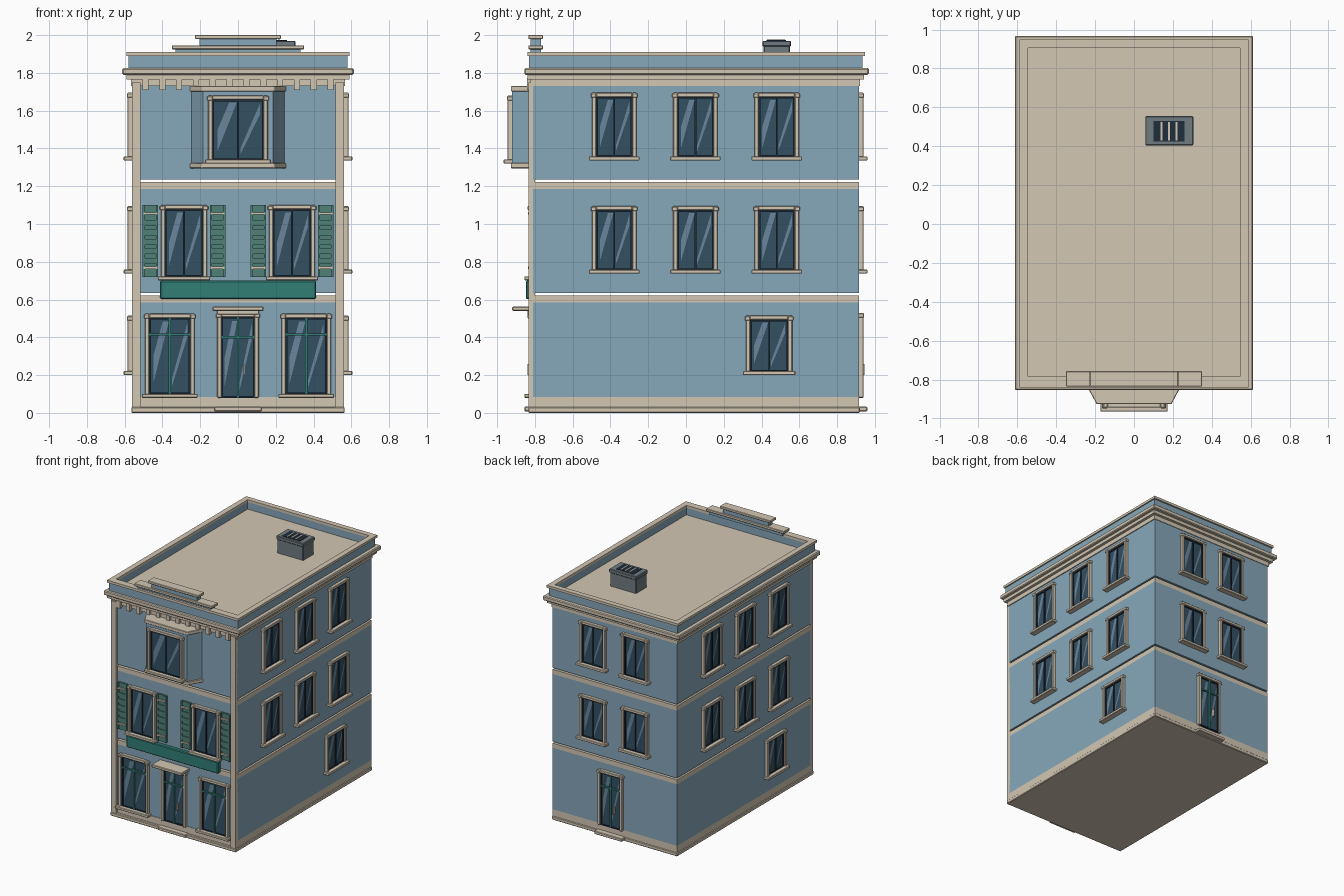
import bpy, bmesh
from math import radians
from mathutils import Matrix

if "Cube" in bpy.data.objects:
    bpy.data.objects.remove(bpy.data.objects["Cube"])


def mat(name, r, g, b):
    m = bpy.data.materials.new(name)
    m.diffuse_color = (r, g, b, 1)
    m.use_nodes = True
    m.node_tree.nodes["Principled BSDF"].inputs["Base Color"].default_value = m.diffuse_color
    return m


BLUE = mat("blue_wall", .24, .39, .49)
CREAM = mat("cream_trim", .65, .57, .45)
GLASS = mat("glass", .034, .08, .12)
GLINT = mat("glass_glint", .14, .24, .33)
DARK = mat("dark_sash", .013, .026, .045)
GREEN = mat("green_paint", .03, .21, .18)
SHUT = mat("shutter_green", .08, .22, .19)
GREY = mat("unit_grey", .16, .20, .22)
ID = Matrix.Identity(4)


def finish(bm, name, m, M=ID, bevel=0):
    bmesh.ops.recalc_face_normals(bm, faces=bm.faces)
    me = bpy.data.meshes.new(name)
    bm.to_mesh(me)
    bm.free()
    me.materials.append(m)
    ob = bpy.data.objects.new(name, me)
    ob.matrix_world = M
    bpy.context.collection.objects.link(ob)
    if bevel:
        b = ob.modifiers.new("bevel", 'BEVEL')
        b.width, b.segments = bevel, 1
    return ob


def boxes(name, m, spec, M=ID, bevel=0):
    """One object from boxes given as (x0, x1, y0, y1, z0, z1)."""
    bm = bmesh.new()
    for x0, x1, y0, y1, z0, z1 in spec:
        T = Matrix.Translation(((x0 + x1) / 2, (y0 + y1) / 2, (z0 + z1) / 2))
        S = Matrix.Diagonal((x1 - x0, y1 - y0, z1 - z0, 1))
        bmesh.ops.create_cube(bm, size=1, matrix=T @ S)
    return finish(bm, name, m, M, bevel)


def prism(name, m, pts, z0, z1, bevel=0):
    bm = bmesh.new()
    f = bm.faces.new([bm.verts.new((x, y, z0)) for x, y in pts])
    top = bmesh.ops.extrude_face_region(bm, geom=[f])
    bmesh.ops.translate(bm, vec=(0, 0, z1 - z0),
                        verts=[v for v in top["geom"] if isinstance(v, bmesh.types.BMVert)])
    return finish(bm, name, m, ID, bevel)


def ring(x, y0, y1, z0, z1, xi, yi0, yi1):
    return [(-x, x, y0, yi0, z0, z1), (-x, x, yi1, y1, z0, z1),
            (-x, -xi, yi0, yi1, z0, z1), (xi, x, yi0, yi1, z0, z1)]


def place(x, y, turn):
    return Matrix.Translation((x, y, 0)) @ Matrix.Rotation(radians(turn), 4, 'Z')


def window(name, M, w, z0, z1, sill=True, bars=None, t=.022):
    """Framed opening on a wall facing local -y; bars = transom height."""
    h, g = w / 2, w / 2 - t
    e = h + .006
    trim = [(-h, -g, -.025, .01, z0, z1), (g, h, -.025, .01, z0, z1),
            (-g, g, -.025, .01, z1 - t, z1),
            (-e, -g, -.028, .01, z1 - .026, z1 - .004), (g, e, -.028, .01, z1 - .026, z1 - .004)]
    if sill:
        trim.append((-h - .016, h + .016, -.045, .01, z0 - .018, z0 + .003))
    boxes(name + "_frame", CREAM, trim, M, .003)
    zt, s = z1 - t, .009
    sash = [(-g, -g + s, -.014, 0, z0, zt), (g - s, g, -.014, 0, z0, zt),
            (-g, g, -.014, 0, z0, z0 + s), (-g, g, -.014, 0, zt - s, zt)]
    if not bars:
        sash.append((-s / 2, s / 2, -.014, 0, z0, zt))
    else:
        boxes(name + "_bars", GREEN, [(-.006, .006, -.016, 0, z0, zt),
                                      (-g, g, -.017, 0, bars - .006, bars + .006)], M)
    boxes(name + "_sash", DARK, sash, M)
    boxes(name + "_glass", GLASS, [(-g, g, -.006, .005, z0, zt)], M)
    # slanted reflections on both panes
    bm = bmesh.new()
    H = zt - z0
    for quad in (((-.8, .15), (-.8, .5), (-.35, .95), (-.05, .95)),
                 ((.1, .1), (.1, .2), (.85, .93), (.85, .75))):
        bm.faces.new([bm.verts.new((u * g, -.008, z0 + v * H)) for u, v in quad])
    finish(bm, name + "_glint", GLINT, M)


F, B, W = -.81, .915, .56          # front wall, back wall, half width

# Storeys, with the narrow gaps between them, and flush string courses
boxes("storey_walls", BLUE, [(-W, W, F, B, .085, .585), (-W, W, F, B, .635, 1.185),
                             (-W, W, F, B, 1.235, 1.74)])
boxes("string_courses", CREAM, [(-W, W, F - .002, B, .585, .622), (-W, W, F - .002, B, 1.185, 1.222)])
boxes("base_course", CREAM, [(-W, W, F - .004, B, .025, .085)])
boxes("plinth", CREAM, [(-.565, .565, -.835, .92, 0, .03)], bevel=.005)
boxes("corner_pilasters", CREAM, [(s * .5375 - .0225, s * .5375 + .0225, -.835, F + .01, .03, 1.75)
                                  for s in (-1, 1)])

# Cornice, brackets and roof parapet
boxes("frieze", CREAM, [(-.567, .567, -.822, .92, 1.73, 1.775)])
boxes("cornice_bed", CREAM, [(-.59, .59, -.838, .942, 1.765, 1.792)])
boxes("cornice", CREAM, [(-.613, .613, -.855, .968, 1.79, 1.825)], bevel=.006)
boxes("cornice_brackets", CREAM, [(-.49 + i * .0891 - .016, -.49 + i * .0891 + .016, -.842, F, 1.71, 1.77)
                                  for i in range(12)])
boxes("parapet", BLUE, ring(.58, -.83, .935, 1.82, 1.893, .55, -.79, .91))
boxes("parapet_cap", CREAM, ring(.59, -.84, .948, 1.89, 1.91, .546, -.784, .905))
boxes("roof_deck", CREAM, [(-.56, .56, -.8, .92, 1.815, 1.83)])
boxes("crest_walls", BLUE, [(-.33, .33, -.822, -.768, 1.9, 1.928), (-.205, .205, -.822, -.768, 1.94, 1.982)])
boxes("crest_caps", CREAM, [(-.35, .35, -.835, -.757, 1.925, 1.946),
                            (-.228, .228, -.835, -.757, 1.98, 2.0)], bevel=.003)

# Rooftop ventilation unit
boxes("roof_unit", GREY, [(.065, .3, .41, .55, 1.825, 1.955), (.058, .305, .404, .556, 1.94, 1.97)], bevel=.005)
boxes("roof_unit_grille", DARK, [(.1, .26, .425, .53, 1.96, 1.973)])
boxes("roof_unit_slats", CREAM, [(x - .005, x + .005, .43, .525, 1.965, 1.976) for x in (.142, .18, .218)])

# Side and back windows; the lone ground window swaps ends on the left
for side, s in (("right", 1), ("left", -1)):
    spots = [(dy, z) for z in (.755, 1.355) for dy in (-.43, 0, .43)]
    for i, (dy, z) in enumerate(spots):
        window(f"{side}_window_{i}", place(s * W, .05 + dy, 90 * s), .235, z, z + .34)
    window(f"{side}_ground_window", place(s * W, .05 + s * .39, 90 * s), .245, .218, .515)
    for j, z in enumerate((.755, 1.355)):
        window(f"back_window_{side}_{j}", place(s * .19, B, 180), .235, z, z + .34)

# Front windows with shutters, and shop windows
for side, s in (("right", 1), ("left", -1)):
    M = place(s * .286, F, 0)
    window(f"front_window_{side}", M, .245, .72, 1.1)
    window(f"shop_window_{side}", place(s * .361, F, 0), .262, .098, .525, bars=.415)
    panel, slats, rails = [], [], []
    for c in (-.178, .178):
        a, b = c - .041, c + .041
        panel += [(a, b, -.014, 0, .72, 1.1)]
        panel += [(a, a + .012, -.022, 0, .72, 1.1), (b - .012, b, -.022, 0, .72, 1.1)]
        slats += [(a + .012, b - .012, -.022, 0, .79 + k * .05, .82 + k * .05) for k in range(5)]
        rails += [(a + .004, b - .004, -.026, 0, z - .006, z + .006) for z in (.768, 1.055)]
    boxes(f"shutters_{side}", SHUT, panel, M)
    boxes(f"shutter_slats_{side}", SHUT, slats, M)
    boxes(f"shutter_rails_{side}", CREAM, rails, M)

# Projecting bay on the top storey
prism("bay_wall", BLUE, [(-.245, F), (.245, F), (.185, -.92), (-.185, -.92)], 1.31, 1.71)
for nm, z0, z1 in (("bay_base", 1.295, 1.322), ("bay_cap", 1.702, 1.73)):
    prism(nm, CREAM, [(-.255, F), (.255, F), (.192, -.927), (-.192, -.927)], z0, z1, .003)
window("bay_window", place(0, -.92, 0), .315, 1.338, 1.68)

# Blank shop sign
boxes("shop_sign", GREEN, [(-.413, .413, -.848, F, .603, .7)], bevel=.006)

# Doors, handles, steps and entrance canopy
for nm, M in (("front_door", place(0, F, 0)), ("back_door", place(.03, B, 180))):
    window(nm, M, .22, .08, .53, sill=False, bars=.4)
    boxes(nm + "_handle", CREAM, [(.03, .038, -.03, -.005, .2, .26)], M)
    boxes(nm + "_step", CREAM, [(-.125, .125, -.045, .01, .008, .033)], M, .004)
boxes("door_canopy", CREAM, [(-.135, .135, -.92, F, .54, .563), (-.112, .112, -.84, F, .52, .545)], bevel=.004)
